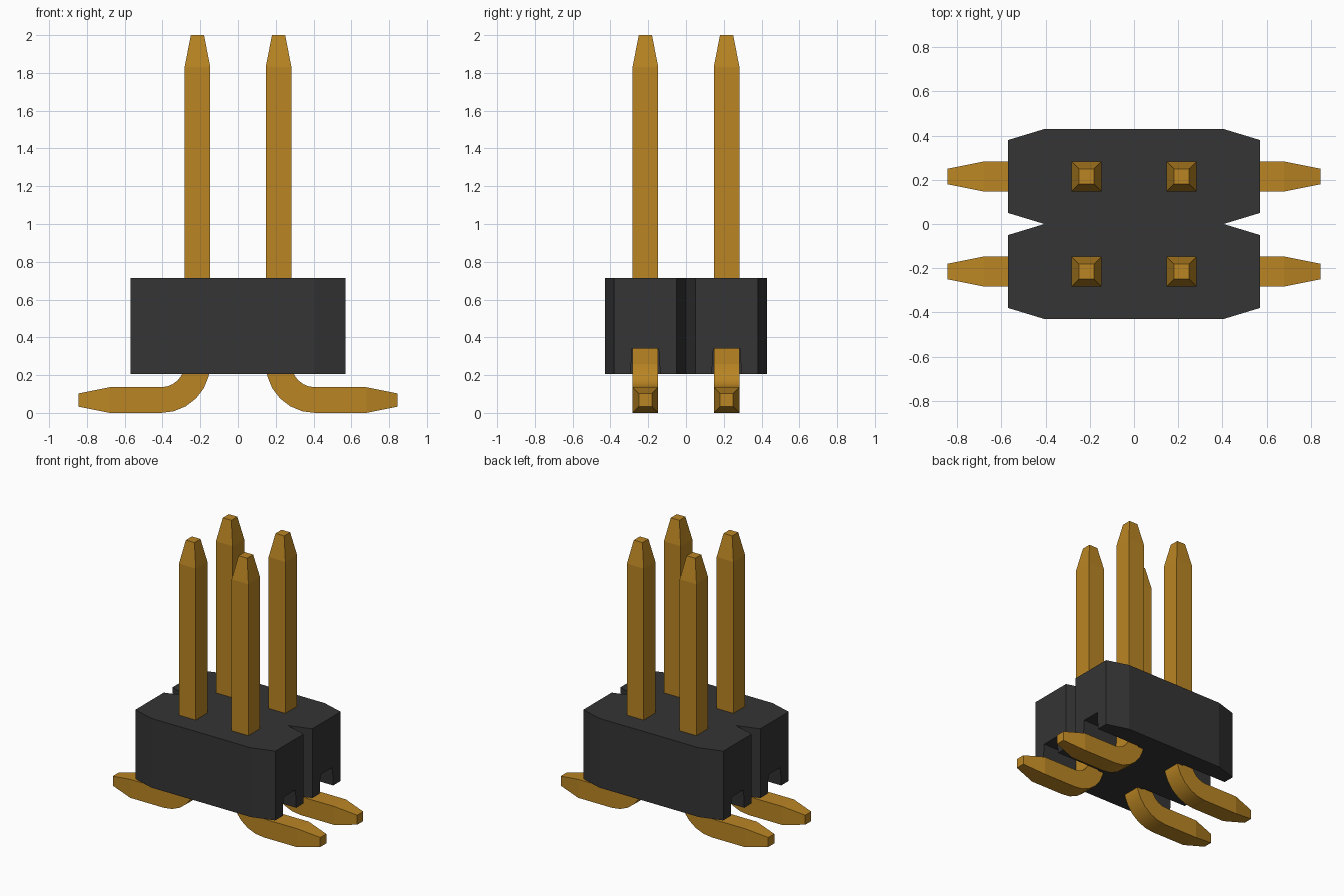
import bpy
import bmesh
import math

cube = bpy.data.objects.get("Cube")
if cube:
    bpy.data.objects.remove(cube, do_unlink=True)


def material(name, rgb):
    mat = bpy.data.materials.new(name)
    mat.use_nodes = True
    mat.diffuse_color = (*rgb, 1)
    mat.node_tree.nodes["Principled BSDF"].inputs["Base Color"].default_value = (*rgb, 1)
    return mat


def loft(name, rings, mat):
    """Skin a row of matching cross-sections and cap both ends."""
    bm = bmesh.new()
    loops = [[bm.verts.new(p) for p in ring] for ring in rings]
    n = len(loops[0])
    for a, b in zip(loops, loops[1:]):
        for i in range(n):
            j = (i + 1) % n
            bm.faces.new((a[i], a[j], b[j], b[i]))
    bm.faces.new(loops[0])
    bm.faces.new(loops[-1])
    bmesh.ops.recalc_face_normals(bm, faces=bm.faces)
    mesh = bpy.data.meshes.new(name)
    bm.to_mesh(mesh)
    bm.free()
    mesh.materials.append(mat)
    obj = bpy.data.objects.new(name, mesh)
    bpy.context.collection.objects.link(obj)
    return obj


def activate(obj):
    bpy.ops.object.select_all(action="DESELECT")
    obj.select_set(True)
    bpy.context.view_layer.objects.active = obj


plastic = material("black plastic", (0.035, 0.035, 0.035))
gold = material("gold plating", (0.49, 0.235, 0.017))

PITCH = 0.215   # pin offset from the centre in x and y
HALF = 0.068    # half thickness of a pin
TIP = 0.035     # half thickness at the tapered ends
BEND_X, BEND_Z = 0.407, 0.26
BEND_R = BEND_X - PITCH
SIDES = [(1, 1, "left_back"), (1, -1, "left_front"),
         (-1, 1, "right_back"), (-1, -1, "right_front")]

# Housing: two chamfered bars sharing a waist
quarter = [(0.405, 0), (0.57, 0.05), (0.57, 0.38), (0.405, 0.43)]
half = quarter + [(-x, y) for x, y in reversed(quarter)]
outline = half + [(-x, -y) for x, y in half[1:-1]]
housing = loft("housing", [[(x, y, z) for x, y in outline] for z in (0.205, 0.715)], plastic)

# Slots under the housing for the bent legs
for sx, sy, label in SIDES:
    section = [(-0.082, 0.15), (0.082, 0.15), (0.07, 0.34), (-0.07, 0.34)]
    cutter = loft("slot_cutter", [[(sx * x, sy * PITCH + y, z) for y, z in section]
                                  for x in (0.2, 0.7)], plastic)
    cutter.hide_render = True
    activate(housing)
    mod = housing.modifiers.new("slot", "BOOLEAN")
    mod.operation = "DIFFERENCE"
    mod.solver = "EXACT"
    mod.object = cutter
    bpy.ops.object.modifier_apply(modifier=mod.name)
    bpy.data.objects.remove(cutter, do_unlink=True)

# Pin path: centre point, bend angle and half thickness at each station
path = [(PITCH, 2, 0, TIP), (PITCH, 1.83, 0, HALF)]
for i in range(7):
    a = math.radians(15 * i)
    path.append((BEND_X - BEND_R * math.cos(a), BEND_Z - BEND_R * math.sin(a), a, HALF))
path += [(0.68, HALF, math.pi / 2, HALF), (0.845, HALF, math.pi / 2, TIP)]

# Square pins with tapered ends and a smooth bend
for sx, sy, label in SIDES:
    rings = []
    for x, z, a, h in path:
        dx, dz = h * math.cos(a), h * math.sin(a)
        y = sy * PITCH
        rings.append([(sx * (x - dx), y - h, z - dz), (sx * (x + dx), y - h, z + dz),
                      (sx * (x + dx), y + h, z + dz), (sx * (x - dx), y + h, z - dz)])
    pin = loft("pin_" + label, rings, gold)
    activate(pin)
    bpy.ops.object.shade_smooth_by_angle(angle=math.radians(30))
    for face in pin.data.polygons:
        c = face.center
        if c.z > 0.4 or abs(c.x) > 0.5:
            face.use_smooth = False
